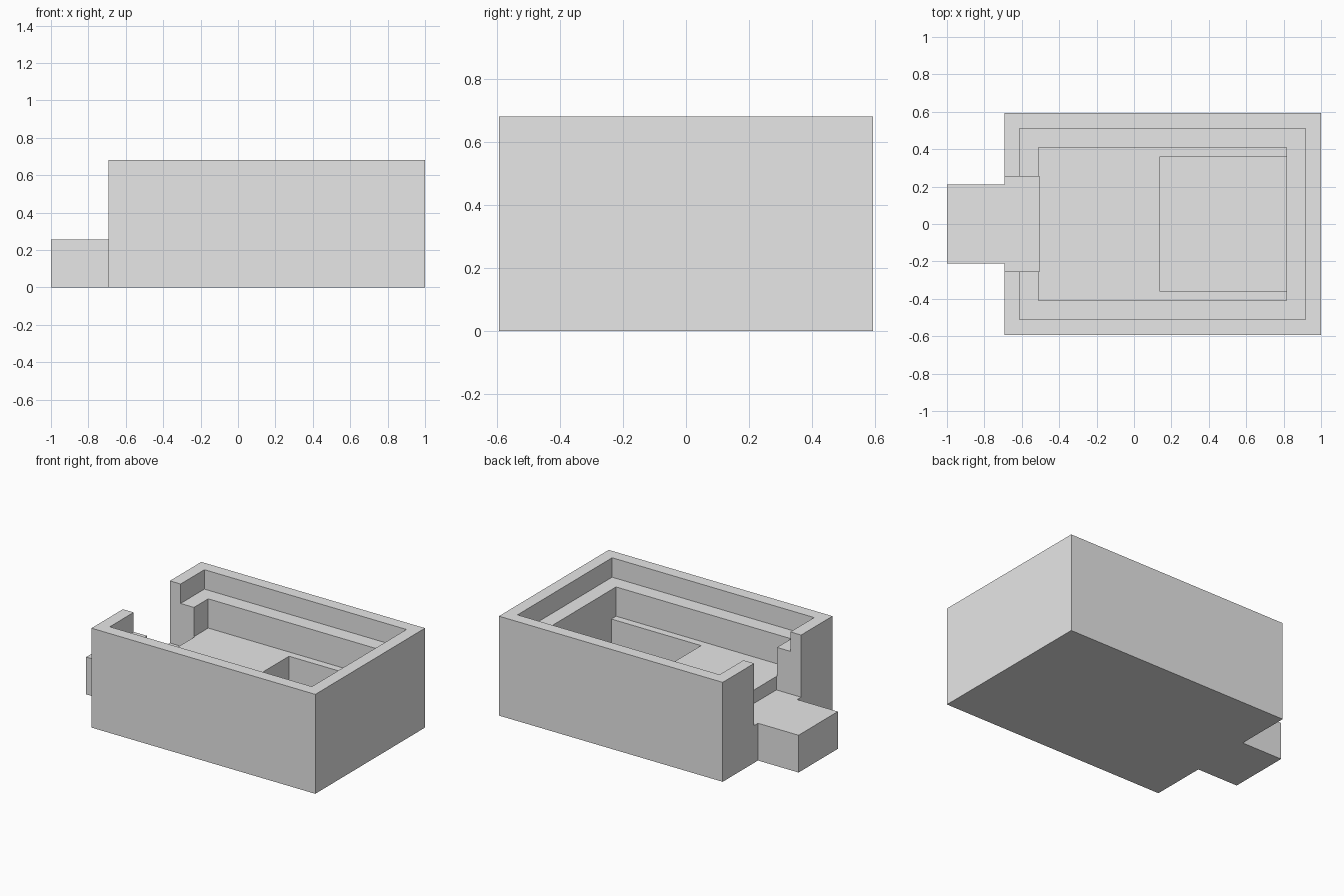
import bpy
import bmesh

cube = bpy.data.objects.get("Cube")
if cube:
    bpy.data.objects.remove(cube, do_unlink=True)

HEIGHT = 0.68
ABOVE = 0.9          # cutters reach past the rim

grey = bpy.data.materials.new("light grey")
grey.use_nodes = True
colour = (0.8, 0.8, 0.8, 1)
grey.diffuse_color = colour
grey.node_tree.nodes["Principled BSDF"].inputs["Base Color"].default_value = colour


def prism(name, outline, z0, z1):
    """Extrude a flat outline from z0 up to z1."""
    bm = bmesh.new()
    base = bm.faces.new([bm.verts.new((x, y, z0)) for x, y in outline])
    top = bmesh.ops.extrude_face_region(bm, geom=[base])["geom"]
    bmesh.ops.translate(bm, vec=(0, 0, z1 - z0),
                        verts=[v for v in top if isinstance(v, bmesh.types.BMVert)])
    bmesh.ops.recalc_face_normals(bm, faces=bm.faces)
    mesh = bpy.data.meshes.new(name)
    bm.to_mesh(mesh)
    bm.free()
    mesh.materials.append(grey)
    obj = bpy.data.objects.new(name, mesh)
    bpy.context.collection.objects.link(obj)
    return obj


def cut(target, name, x0, x1, half_y, z0, z1):
    """Carve a box-shaped recess out of the target."""
    outline = [(x0, -half_y), (x1, -half_y), (x1, half_y), (x0, half_y)]
    cutter = prism(name, outline, z0, z1)
    cutter.hide_render = True
    mod = target.modifiers.new(name, 'BOOLEAN')
    mod.operation = 'DIFFERENCE'
    mod.solver = 'EXACT'
    mod.object = cutter
    bpy.context.view_layer.objects.active = target
    bpy.ops.object.modifier_apply(modifier=name)
    bpy.data.objects.remove(cutter, do_unlink=True)


# Body and end tongue share one footprint
half = [(-1, 0.212), (-0.693, 0.212), (-0.693, 0.593), (1, 0.593)]
footprint = half + [(x, -y) for x, y in reversed(half)]
housing = prism("housing", footprint, 0, HEIGHT)

# Stepped cavity: lid recess, main chamber, deep pocket
cut(housing, "lid_recess", -0.612, 0.917, 0.511, 0.547, ABOVE)
cut(housing, "main_chamber", -0.511, 0.815, 0.408, 0.347, ABOVE)
cut(housing, "deep_pocket", 0.136, 0.815, 0.357, 0.085, 0.45)

# End slot, which also lowers the tongue to the slot floor
cut(housing, "end_slot", -1.1, -0.506, 0.254, 0.255, ABOVE)
